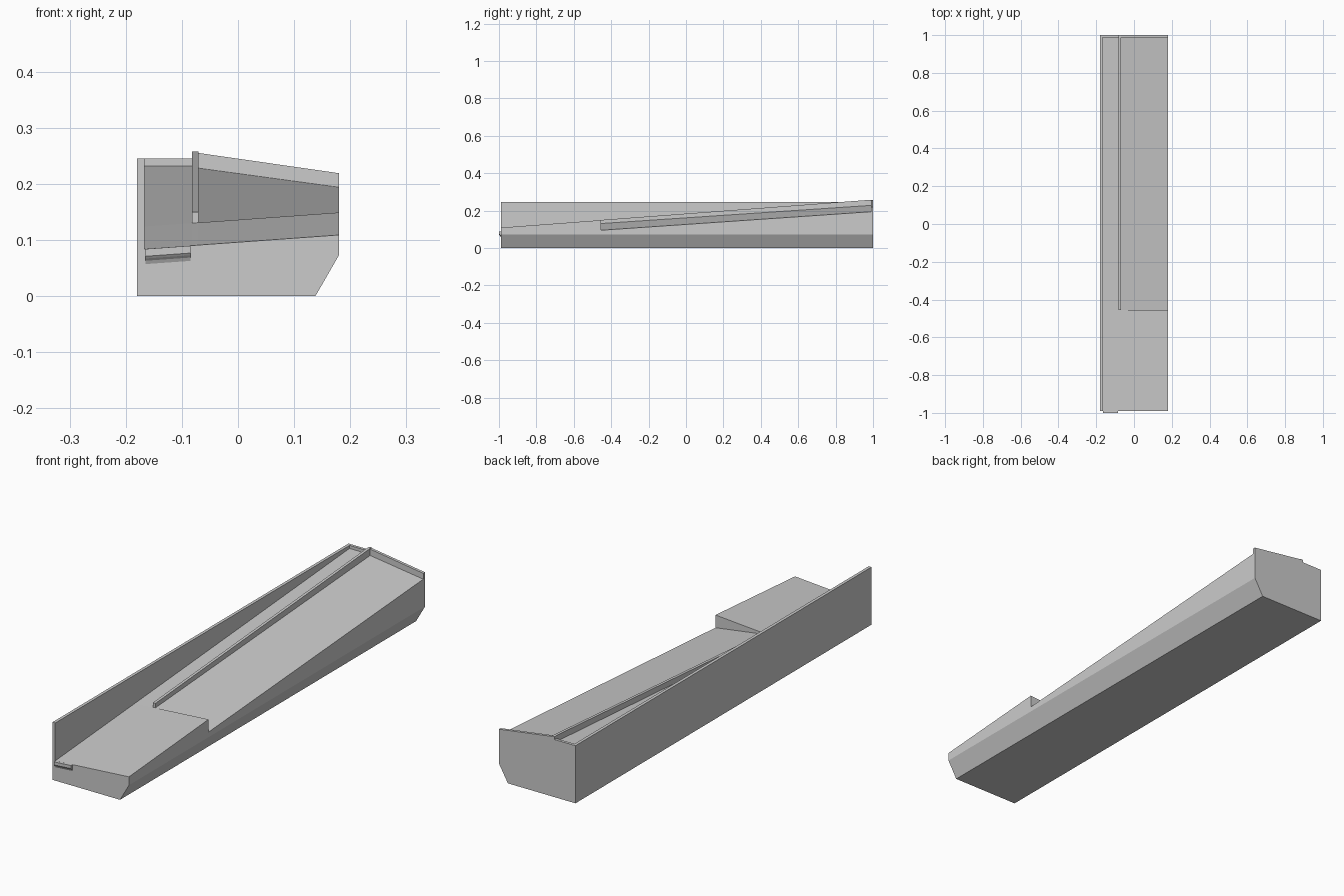
import bpy, bmesh

if "Cube" in bpy.data.objects:
    bpy.data.objects.remove(bpy.data.objects["Cube"])

grey = bpy.data.materials.new("grey")
grey.diffuse_color = (0.6, 0.6, 0.6, 1)
grey.use_nodes = True
grey.node_tree.nodes["Principled BSDF"].inputs["Base Color"].default_value = grey.diffuse_color


def loft(name, rings):
    """Skin closed rings of equal point count into one capped solid."""
    bm = bmesh.new()
    vr = [[bm.verts.new(p) for p in ring] for ring in rings]
    n = len(vr[0])
    for a, b in zip(vr, vr[1:]):
        for i in range(n):
            j = (i + 1) % n
            bm.faces.new((a[i], a[j], b[j], b[i]))
    bm.faces.new(vr[0])
    bm.faces.new(vr[-1][::-1])
    bmesh.ops.remove_doubles(bm, verts=bm.verts, dist=1e-5)
    bmesh.ops.dissolve_degenerate(bm, edges=bm.edges, dist=1e-5)
    bmesh.ops.recalc_face_normals(bm, faces=bm.faces)
    mesh = bpy.data.meshes.new(name)
    bm.to_mesh(mesh)
    bm.free()
    mesh.materials.append(grey)
    obj = bpy.data.objects.new(name, mesh)
    bpy.context.collection.objects.link(obj)
    return obj


def section(y, right, rib_base_r, rib_top_r, rib_top_l, rib_base_l, left):
    """Cross-section of the trough: keel, bed, rib, channel and side wall."""
    pts = [(-0.18, 0), (0.138, 0), (0.18, 0.073), (0.18, right),
           (-0.07, rib_base_r), (-0.07, rib_top_r),
           (-0.082, rib_top_l), (-0.082, rib_base_l),
           (-0.167, left), (-0.167, 0.245), (-0.18, 0.245)]
    return [(x, y, z) for x, z in pts]


# trough body: front deck, step down to the tilted bed, rib, back wall
loft("trough_body", [
    section(-0.99, 0.109, 0.091, 0.091, 0.090, 0.090, 0.084),
    section(-0.455, 0.149, 0.131, 0.131, 0.130, 0.130, 0.124),
    section(-0.455, 0.095, 0.131, 0.150, 0.150, 0.130, 0.124),
    section(0.988, 0.194, 0.228, 0.258, 0.258, 0.232, 0.232),
    section(0.988, 0.219, 0.255, 0.258, 0.258, 0.245, 0.245),
    section(1.0, 0.219, 0.255, 0.257, 0.257, 0.245, 0.245),
])

# small pouring lip below the channel, with a curved underside
lip = [(-0.99, 0.0), (-1.0, 0.0), (-1.0, -0.013),
       (-0.997, -0.017), (-0.993, -0.021), (-0.99, -0.027)]
loft("channel_lip", [[(x, y, top + dz) for y, dz in lip]
                     for x, top in ((-0.165, 0.084), (-0.085, 0.0897))])
